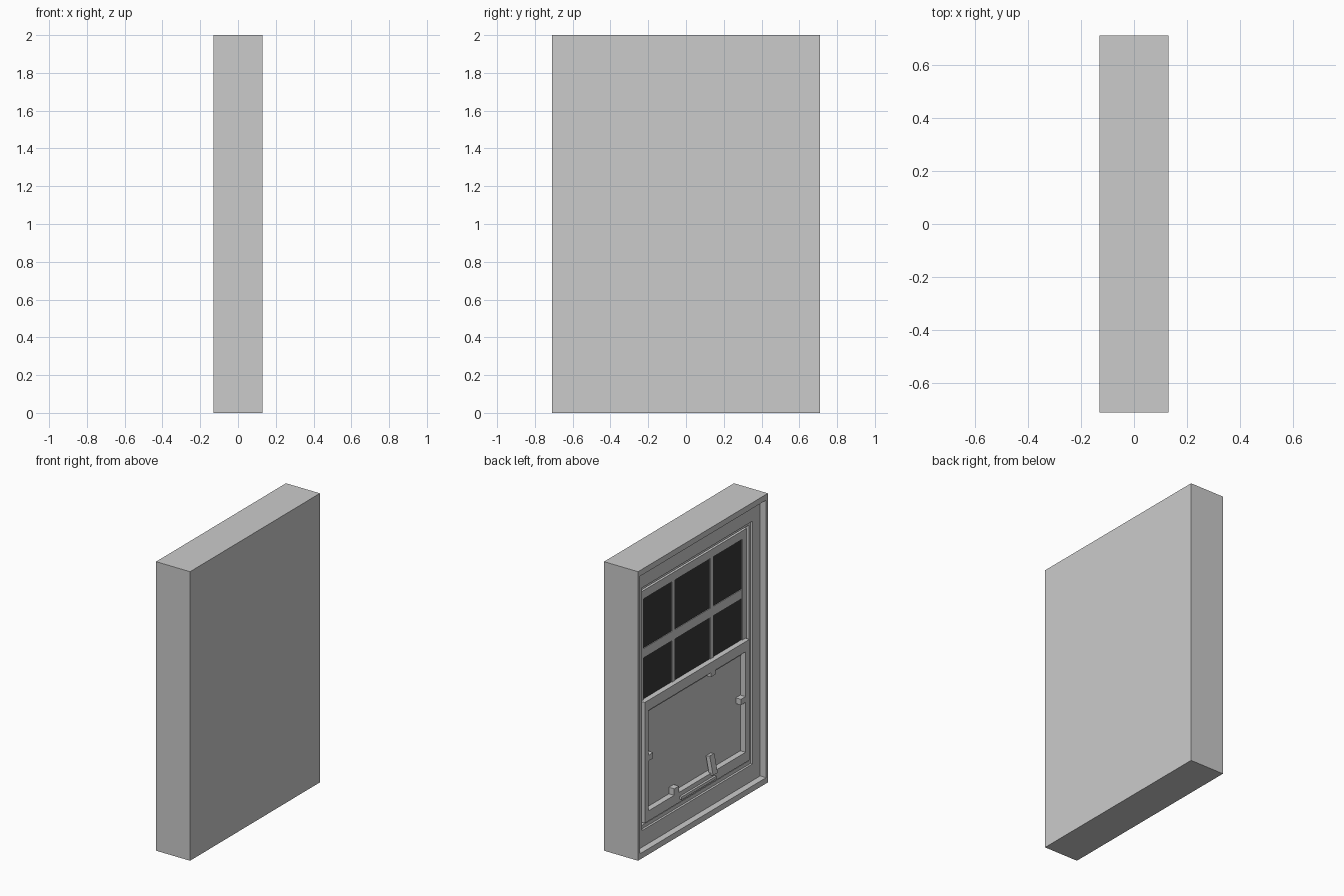
import bpy, bmesh
from mathutils import Vector, Matrix

old = bpy.data.objects.get("Cube")
if old:
    bpy.data.objects.remove(old, do_unlink=True)


def material(name, value):
    m = bpy.data.materials.new(name)
    m.use_nodes = True
    colour = (value, value, value, 1)
    m.diffuse_color = colour
    m.node_tree.nodes["Principled BSDF"].inputs["Base Color"].default_value = colour
    return m


GREY = material("light grey", 0.6)
DARK = material("dark glass", 0.04)
FACE = -0.13   # x of the window side; depths are measured inward from here
BACK = 0.1     # depth at which the solid backing starts


def finish(name, bm, mat):
    bmesh.ops.recalc_face_normals(bm, faces=bm.faces)
    mesh = bpy.data.meshes.new(name)
    bm.to_mesh(mesh)
    bm.free()
    mesh.materials.append(mat)
    obj = bpy.data.objects.new(name, mesh)
    bpy.context.collection.objects.link(obj)
    return obj


def box(name, depth, ys, zs, mat=GREY, tilt=0):
    bm = bmesh.new()
    bmesh.ops.create_cube(bm, size=1)
    spans = ((FACE + depth[0], FACE + depth[1]), ys, zs)
    size = Vector([b - a for a, b in spans])
    centre = Vector([(a + b) / 2 for a, b in spans])
    bm.transform(Matrix.Translation(centre) @ Matrix.Rotation(tilt, 4, 'Y')
                 @ Matrix.Diagonal(size).to_4x4())
    return finish(name, bm, mat)


def ring(name, depth, outer, inner):
    """Rectangular frame; outer and inner are (half width, bottom, top)."""
    bm = bmesh.new()
    loops = []
    for d in depth:
        for w, lo, hi in (outer, inner):
            loops.append([bm.verts.new((FACE + d, y, z))
                          for y, z in ((-w, lo), (w, lo), (w, hi), (-w, hi))])
    fo, fi, bo, bi = loops
    for a, b in ((fo, fi), (fi, bi), (bi, bo), (bo, fo)):
        for i in range(4):
            j = (i + 1) % 4
            bm.faces.new((a[i], a[j], b[j], b[i]))
    return finish(name, bm, GREY)


# Solid wall block and nested frames
box("backing", (BACK, 0.26), (-0.71, 0.71), (0, 2))
ring("outer_rim", (0, BACK), (0.71, 0, 2), (0.69, 0.04, 1.96))
ring("casing", (0.045, BACK), (0.69, 0.04, 1.96), (0.605, 0.155, 1.835))
ring("stop_trim", (0.06, BACK), (0.605, 0.155, 1.835), (0.587, 0.18, 1.81))

# Upper sash with six panes
ring("upper_sash", (0.076, BACK), (0.587, 0.93, 1.785), (0.54, 0.967, 1.727))
box("upper_glass", (0.083, BACK), (-0.54, 0.54), (0.967, 1.727), DARK)
for side, label in ((1, "left"), (-1, "right")):
    y = side * 0.209
    box("upright_bar_" + label, (0.078, BACK), (y - 0.017, y + 0.017), (0.967, 1.727))
box("cross_bar", (0.078, BACK), (-0.54, 0.54), (1.317, 1.382))

# Lower sash and its panel
ring("lower_sash", (0.045, BACK), (0.572, 0.195, 1.03), (0.53, 0.265, 0.96))
box("lower_panel", (0.085, BACK), (-0.53, 0.53), (0.265, 0.96))
box("sash_lift", (0.03, 0.05), (-0.19, 0.19), (0.215, 0.235))

# Small catches around the panel
for side, label in ((1, "left"), (-1, "right")):
    ys = sorted((side * 0.48, side * 0.53))
    box("side_catch_" + label, (0.045, 0.085), ys, (0.61, 0.65))
box("top_catch", (0.045, 0.085), (-0.2, -0.15), (0.93, 0.96))
box("bottom_catch", (0.045, 0.085), (0.2, 0.25), (0.265, 0.31))
box("lever", (0.04, 0.07), (-0.2, -0.15), (0.25, 0.38), tilt=0.2)
